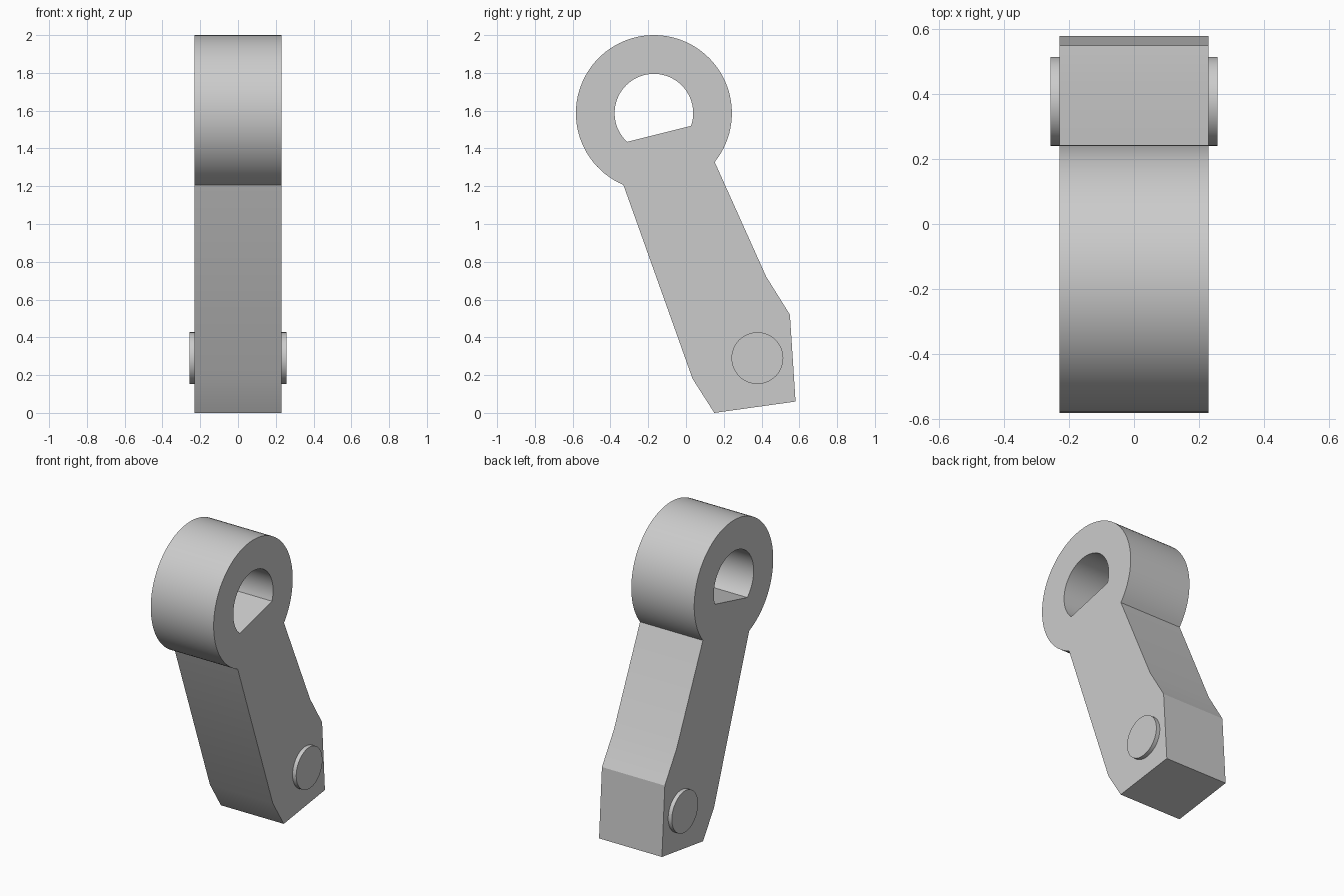
import bpy, bmesh, math
from mathutils import Matrix

if "Cube" in bpy.data.objects:
    bpy.data.objects.remove(bpy.data.objects["Cube"])

HALF_WIDTH = 0.23
RING_Y, RING_Z, RING_R, HOLE_R = -0.17, 1.587, 0.413, 0.208

grey = bpy.data.materials.new("light_grey")
grey.diffuse_color = (0.6, 0.6, 0.6, 1)
grey.use_nodes = True
grey.node_tree.nodes["Principled BSDF"].inputs["Base Color"].default_value = grey.diffuse_color


def arc(radius, start, end, steps):
    """Points (y, z) on a circle about the ring centre, angles in degrees."""
    out = []
    for i in range(steps + 1):
        a = math.radians(start + (end - start) * i / steps)
        out.append((RING_Y + radius * math.cos(a), RING_Z + radius * math.sin(a)))
    return out


def make_object(name, bm):
    bmesh.ops.recalc_face_normals(bm, faces=bm.faces)
    mesh = bpy.data.meshes.new(name)
    bm.to_mesh(mesh)
    bm.free()
    mesh.materials.append(grey)
    obj = bpy.data.objects.new(name, mesh)
    bpy.context.collection.objects.link(obj)
    bpy.ops.object.select_all(action='DESELECT')
    obj.select_set(True)
    bpy.context.view_layer.objects.active = obj
    bpy.ops.object.shade_smooth_by_angle(angle=math.radians(20))
    return obj


# Lever: ring and tapered arm share one outline, with a D-shaped hole
outline = arc(RING_R, -38.8, 247, 72) + [
    (0.035, 0.18), (0.15, 0.0), (0.58, 0.06), (0.55, 0.52), (0.425, 0.72)]
d_hole = arc(HOLE_R, -19, 227, 48)

bm = bmesh.new()
edges = []
for loop in (outline, d_hole):
    verts = [bm.verts.new((-HALF_WIDTH, y, z)) for y, z in loop]
    edges += [bm.edges.new((v, verts[i - 1])) for i, v in enumerate(verts)]
bmesh.ops.triangle_fill(bm, edges=edges, use_beauty=True)
side = bmesh.ops.extrude_face_region(bm, geom=bm.faces[:], use_keep_orig=True)
moved = [g for g in side["geom"] if isinstance(g, bmesh.types.BMVert)]
bmesh.ops.translate(bm, verts=moved, vec=(2 * HALF_WIDTH, 0, 0))
make_object("lever_arm", bm)

# Pin bosses on both sides of the foot
for name, sign in (("right_pin", 1), ("left_pin", -1)):
    bm = bmesh.new()
    place = Matrix.Translation((sign * 0.2425, 0.378, 0.29)) @ Matrix.Rotation(math.pi / 2, 4, 'Y')
    bmesh.ops.create_cone(bm, cap_ends=True, segments=48, radius1=0.137,
                          radius2=0.137, depth=0.029, matrix=place)
    make_object(name, bm)
